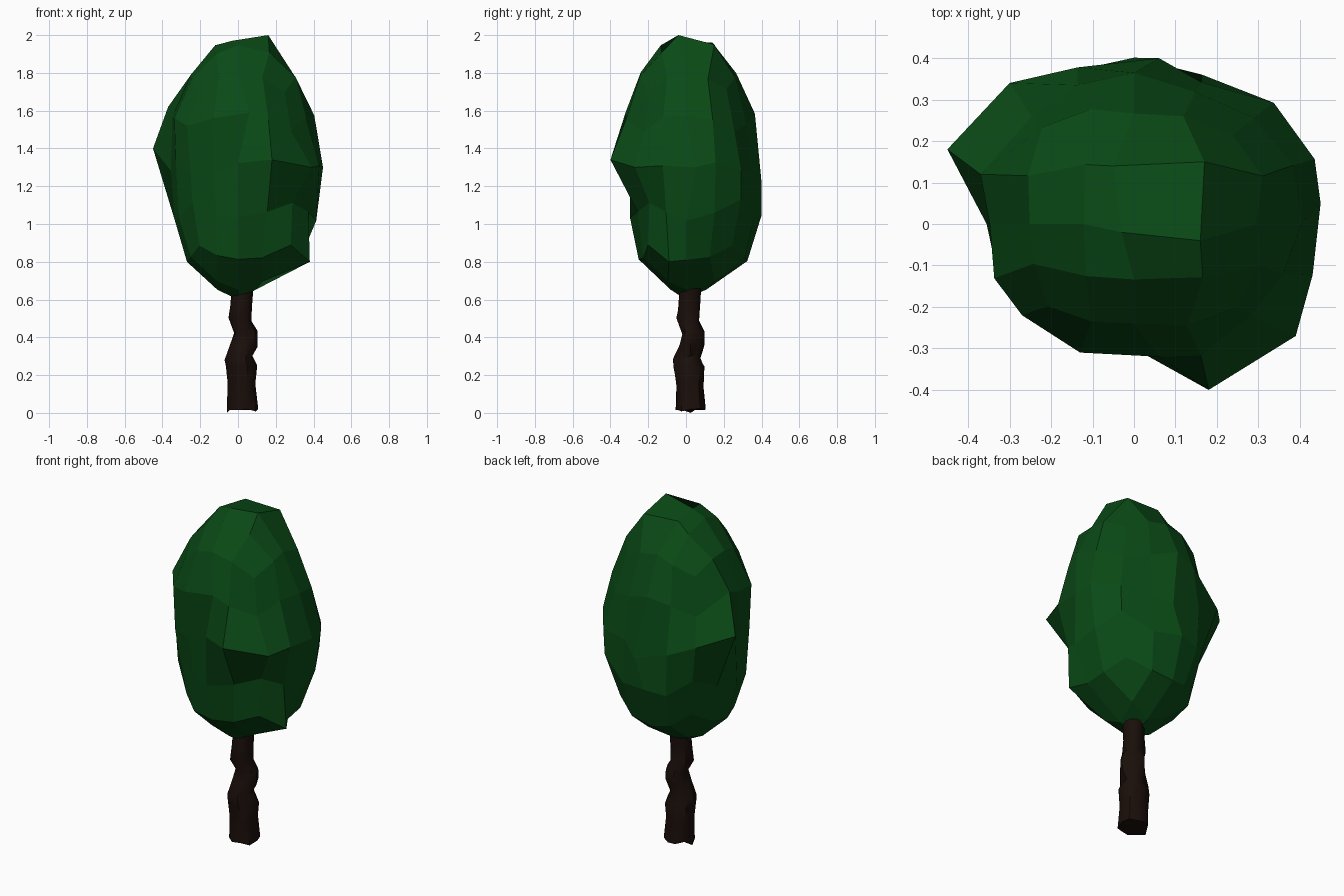
import bpy, bmesh, math, random
from mathutils import Vector

if "Cube" in bpy.data.objects:
    bpy.data.objects.remove(bpy.data.objects["Cube"])

random.seed(4)


def material(name, rgb):
    m = bpy.data.materials.new(name)
    m.diffuse_color = (*rgb, 1)
    m.use_nodes = True
    m.node_tree.nodes["Principled BSDF"].inputs["Base Color"].default_value = m.diffuse_color
    return m


def finish(name, bm, mat):
    bmesh.ops.recalc_face_normals(bm, faces=bm.faces[:])
    me = bpy.data.meshes.new(name)
    bm.to_mesh(me)
    bm.free()
    me.materials.append(mat)
    ob = bpy.data.objects.new(name, me)
    bpy.context.collection.objects.link(ob)
    return ob


def sample(rows, z):
    """Linear interpolation of a table whose first column is height."""
    for a, b in zip(rows, rows[1:]):
        if z <= b[0]:
            t = max(0, (z - a[0]) / (b[0] - a[0]))
            return [p + (q - p) * t for p, q in zip(a[1:], b[1:])]
    return rows[-1][1:]


# Crown: reach to left, right, front and back at each height
ENVELOPE = [
    (0.60, 0.00, 0.00, 0.00, 0.00), (0.66, 0.12, 0.11, 0.09, 0.13),
    (0.72, 0.19, 0.24, 0.18, 0.25), (0.84, 0.29, 0.37, 0.27, 0.35),
    (1.10, 0.33, 0.43, 0.29, 0.39), (1.30, 0.34, 0.45, 0.31, 0.39),
    (1.60, 0.35, 0.39, 0.33, 0.35), (1.80, 0.25, 0.31, 0.24, 0.28),
    (1.93, 0.15, 0.22, 0.17, 0.19), (2.00, 0.00, 0.00, 0.00, 0.00)]

# Crown corners that stick out, the top four first
CORNERS = [(-0.03, -0.02, 1.97), (0.16, -0.04, 2.00), (-0.05, 0.14, 1.96),
           (0.17, 0.15, 1.95),
           (-0.45, 0.18, 1.40), (0.18, -0.40, 1.34), (0.39, -0.27, 1.30),
           (0.06, 0.40, 1.22), (-0.30, 0.34, 1.35), (0.33, 0.29, 1.13),
           (-0.27, -0.22, 1.52), (-0.13, -0.31, 1.56), (0.45, 0.05, 1.30),
           (0.06, -0.32, 1.59), (0.38, -0.09, 0.80), (-0.37, 0.12, 1.62)]

bm = bmesh.new()
bmesh.ops.create_cube(bm, size=2)
bmesh.ops.subdivide_edges(bm, edges=bm.edges[:], cuts=3, use_grid_fill=True)
for v in bm.verts:
    d = Vector([math.tan(c * math.pi / 4) for c in v.co]).normalized()
    z = 1.30 + 0.70 * d.z
    left, right, front, back = sample(ENVELOPE, z)
    a = math.atan2(d.y, d.x)
    j = 1 + random.uniform(-0.06, 0.06)
    v.co = (math.cos(a) * (right if d.x > 0 else left) * j,
            math.sin(a) * (back if d.y > 0 else front) * j,
            z + random.uniform(-0.03, 0.03) * (1 - abs(d.z)))
used = set()
for c in CORNERS:
    v = min((v for v in bm.verts if v not in used),
            key=lambda v: (v.co - Vector(c)).length)
    used.add(v)
    v.co = c
finish("crown", bm, material("leaves", (0.003, 0.068, 0.008)))

# Trunk: gnarled rings as height, low edge and high edge (same in x and y)
TRUNK = [(0.02, -0.055, 0.105), (0.15, -0.055, 0.093), (0.24, -0.065, 0.10),
         (0.29, -0.068, 0.075), (0.36, -0.035, 0.10), (0.42, -0.02, 0.10),
         (0.49, -0.05, 0.07), (0.57, -0.04, 0.075), (0.72, -0.03, 0.085)]
SIDES, MID = 10, 0.025
bm = bmesh.new()
rings = []
for z, lo, hi in TRUNK:
    ring = []
    for k in range(SIDES):
        a = 2 * math.pi * k / SIDES
        r = 1.02 + random.uniform(-0.05, 0.05)
        xy = [MID + r * c * (hi - MID if c > 0 else MID - lo)
              for c in (math.cos(a), math.sin(a))]
        ring.append(bm.verts.new((*xy, z + random.uniform(-0.015, 0.015))))
    rings.append(ring)
for p, q in zip(rings, rings[1:]):
    for k in range(SIDES):
        n = (k + 1) % SIDES
        bm.faces.new((p[k], p[n], q[n], q[k]))
bm.faces.new(rings[0][::-1])
bm.faces.new(rings[-1])
min(rings[0], key=lambda v: v.co.z).co.z = 0
trunk = finish("trunk", bm, material("bark", (0.010, 0.0045, 0.003)))
bpy.context.view_layer.objects.active = trunk
trunk.select_set(True)
bpy.ops.object.shade_smooth_by_angle(angle=math.radians(40))
